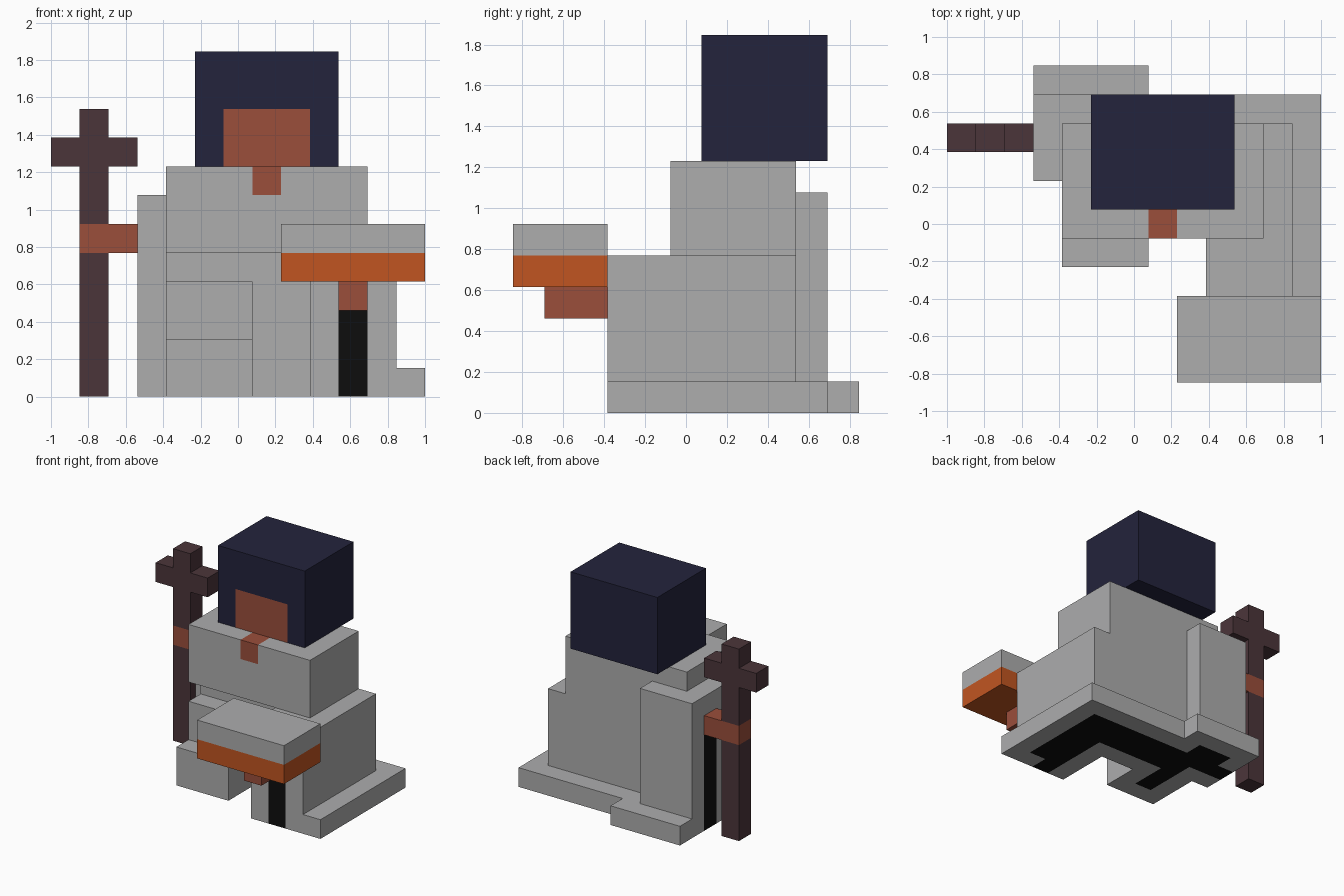
import bpy
import bmesh
import math

cube = bpy.data.objects.get("Cube")
if cube:
    bpy.data.objects.remove(cube, do_unlink=True)

U = 1 / 13      # size of one grid unit
STEP = 2        # every block edge falls on a two-unit cell


def make_material(name, rgb):
    lin = [(c / 255 / 12.92) if c <= 10 else ((c / 255 + 0.055) / 1.055) ** 2.4 for c in rgb]
    mat = bpy.data.materials.new(name)
    mat.use_nodes = True
    mat.diffuse_color = (*lin, 1)
    bsdf = next(n for n in mat.node_tree.nodes if n.type == 'BSDF_PRINCIPLED')
    bsdf.inputs["Base Color"].default_value = (*lin, 1)
    bsdf.inputs["Roughness"].default_value = 0.9
    return mat


GREY = make_material("robe grey", (173, 173, 174))
NAVY = make_material("hood navy", (35, 35, 60))
SKIN = make_material("skin brown", (155, 78, 59))
WOOD = make_material("staff wood", (75, 53, 58))
ORANGE = make_material("sleeve orange", (193, 85, 33))
BLACK = make_material("lining black", (13, 13, 13))


def block_part(name, mat, boxes, paint=()):
    """Join boxes (x0, x1, y0, y1, z0, z1) into one skin; paint = (material, regions)."""
    cells = {(x, y, z)
             for x0, x1, y0, y1, z0, z1 in boxes
             for x in range(x0, x1, STEP)
             for y in range(y0, y1, STEP)
             for z in range(z0, z1, STEP)}
    mats = [mat] + [m for m, _ in paint]
    bm = bmesh.new()
    verts = {}

    def vert(p):
        if p not in verts:
            verts[p] = bm.verts.new([c * U for c in p])
        return verts[p]

    for cell in cells:
        for axis in range(3):
            for side in (0, 1):
                near = list(cell)
                near[axis] += STEP if side else -STEP
                if tuple(near) in cells:
                    continue
                # Exposed cell side, wound outwards
                b, c = (axis + 1) % 3, (axis + 2) % 3
                ring = []
                for i, j in ((0, 0), (1, 0), (1, 1), (0, 1)):
                    p = list(cell)
                    p[axis] += side * STEP
                    p[b] += i * STEP
                    p[c] += j * STEP
                    ring.append(tuple(p))
                mid = [sum(p[k] for p in ring) / 4 for k in range(3)]
                face = bm.faces.new([vert(p) for p in (ring if side else ring[::-1])])
                for index, (_, regions) in enumerate(paint, 1):
                    if any(all(r[2 * k] <= mid[k] <= r[2 * k + 1] for k in range(3))
                           for r in regions):
                        face.material_index = index
    # Merge flat areas of one colour
    bmesh.ops.dissolve_limit(bm, angle_limit=math.radians(1), verts=bm.verts[:],
                             edges=bm.edges[:], delimit={'MATERIAL'})
    mesh = bpy.data.meshes.new(name)
    for m in mats:
        mesh.materials.append(m)
    bm.to_mesh(mesh)
    bm.free()
    obj = bpy.data.objects.new(name, mesh)
    bpy.context.collection.objects.link(obj)
    return obj


# Dark lining: front strip, side strip and the underside
front_strip = (7, 9, -5, -5, 0, 6)
side_strip = (-7, -7, 5, 7, 0, 10)
underside = [(x0, x1, y0, y1, 0, 0) for x0, x1, y0, y1 in (
    (7, 11, -3, 7), (7, 9, -5, -3), (-3, 7, 3, 7), (-3, -1, -1, 3),
    (-5, -1, 5, 9), (-7, -5, 5, 7))]

# Robe
block_part("robe_hem", GREY,
           [(5, 13, -5, 9, 0, 2), (-7, 5, 3, 9, 0, 2), (-7, 1, 9, 11, 0, 2),
            (-5, 5, 1, 3, 0, 2), (-5, 1, -3, 1, 0, 2)],
           [(BLACK, [front_strip, side_strip] + underside)])
block_part("right_leg", GREY, [(-5, 1, -3, -1, 2, 4), (-5, 1, -1, 1, 2, 8)])
block_part("lower_robe", GREY, [(-5, 11, 1, 7, 2, 10), (5, 11, -5, 1, 2, 10)],
           [(BLACK, [front_strip])])
block_part("right_sleeve", GREY, [(-7, -1, 3, 9, 2, 14)], [(BLACK, [side_strip])])
block_part("torso", GREY, [(-5, 9, -1, 7, 10, 16)], [(SKIN, [(1, 3, -1, 1, 14, 16)])])

# Hooded head with the face cut into its front
block_part("head", NAVY, [(-3, 7, 1, 9, 16, 24)], [(SKIN, [(-1, 5, 1, 1, 16, 20)])])

# Left arm held forward
block_part("left_sleeve", GREY, [(3, 13, -11, -5, 8, 12)],
           [(ORANGE, [(3, 13, -11, -5, 8, 10)])])
block_part("left_hand", SKIN, [(7, 9, -9, -5, 6, 8)])

# Staff and the hand that grips it
block_part("staff", WOOD, [(-11, -9, 5, 7, 0, 10), (-11, -9, 5, 7, 12, 20),
                           (-13, -7, 5, 7, 16, 18)])
block_part("right_hand", SKIN, [(-11, -7, 5, 7, 10, 12)])
